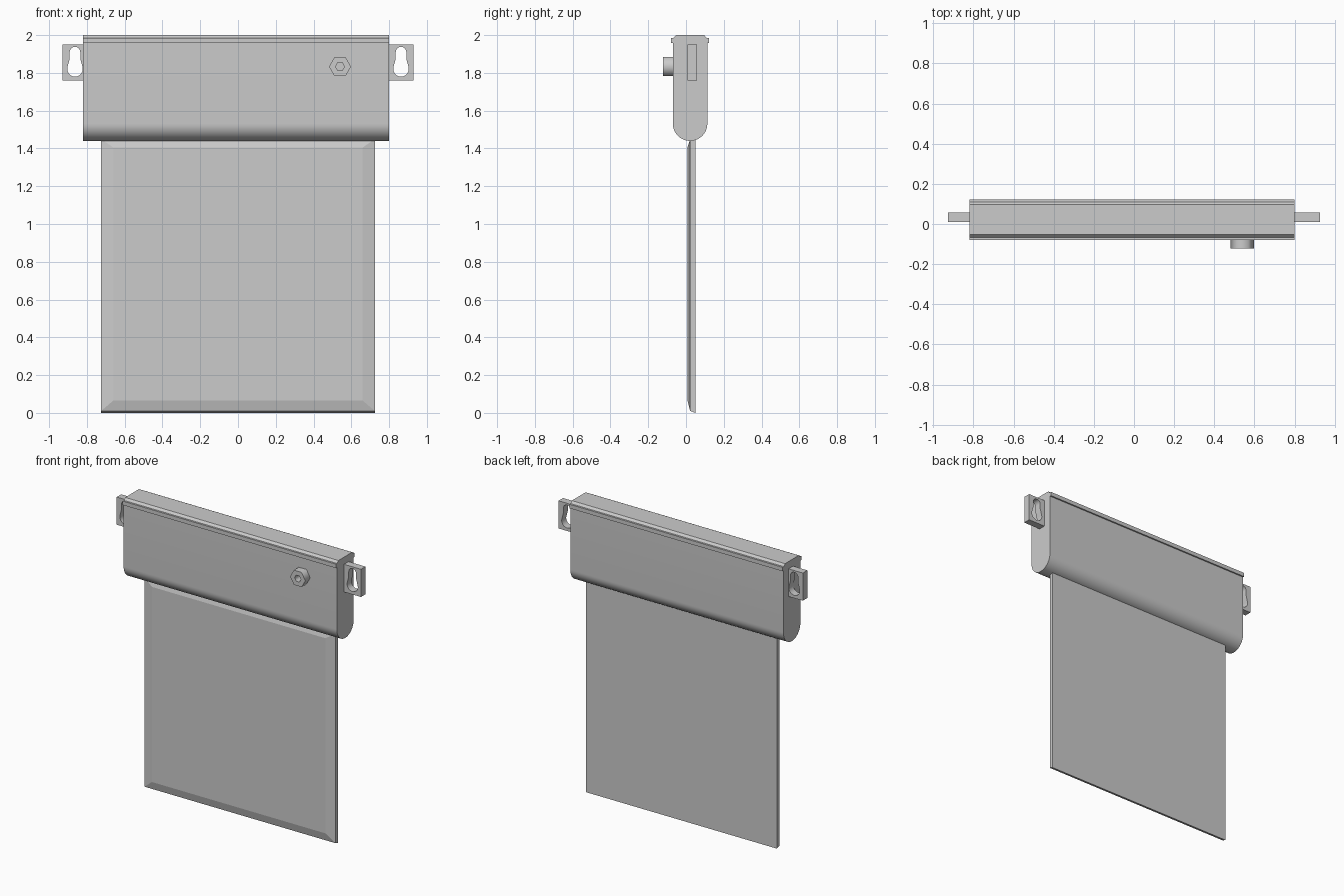
import bpy, bmesh
from math import sin, cos, radians

if "Cube" in bpy.data.objects:
    bpy.data.objects.remove(bpy.data.objects["Cube"])


def arc(cx, cz, r, a0, a1, n):
    return [(cx + r * cos(radians(a0 + (a1 - a0) * i / n)),
             cz + r * sin(radians(a0 + (a1 - a0) * i / n))) for i in range(n + 1)]


def smooth(ob):
    bpy.ops.object.select_all(action='DESELECT')
    ob.select_set(True)
    bpy.context.view_layer.objects.active = ob
    bpy.ops.object.shade_smooth_by_angle()


def mesh_object(name, bm):
    bmesh.ops.recalc_face_normals(bm, faces=bm.faces)
    me = bpy.data.meshes.new(name)
    bm.to_mesh(me)
    bm.free()
    ob = bpy.data.objects.new(name, me)
    bpy.context.collection.objects.link(ob)
    return ob


def plate(name, outlines, y0, y1):
    """Flat plate in the x-z plane; outlines after the first are holes."""
    cu = bpy.data.curves.new(name, 'CURVE')
    cu.dimensions = '2D'
    cu.fill_mode = 'BOTH'
    cu.extrude = (y1 - y0) / 2
    for pts in outlines:
        sp = cu.splines.new('POLY')
        sp.points.add(len(pts) - 1)
        for p, (x, z) in zip(sp.points, pts):
            p.co = (x, z, 0, 1)
        sp.use_cyclic_u = True
    ob = bpy.data.objects.new(name, cu)
    bpy.context.collection.objects.link(ob)
    ob.rotation_euler.x = radians(90)
    ob.location.y = (y0 + y1) / 2
    bpy.ops.object.select_all(action='DESELECT')
    ob.select_set(True)
    bpy.context.view_layer.objects.active = ob
    bpy.ops.object.convert(target='MESH')
    return bpy.context.view_layer.objects.active


# Housing: round-bottomed profile with a lip near the top, extruded along x
mid, half = 0.0215, 0.0915
side = [(half, 1.958), (half + 0.01, 1.958), (half + 0.01, 1.985),
        (half - 0.003, 1.985), (half - 0.017, 2.0)]
profile = arc(mid, 1.44 + half, half, 180, 360, 24)
profile += [(mid + d, z) for d, z in side]
profile += [(mid - d, z) for d, z in reversed(side)]
bm = bmesh.new()
face = bm.faces.new([bm.verts.new((-0.82, y, z)) for y, z in profile])
ext = bmesh.ops.extrude_face_region(bm, geom=[face])
bmesh.ops.translate(bm, vec=(1.62, 0, 0),
                    verts=[v for v in ext['geom'] if isinstance(v, bmesh.types.BMVert)])
smooth(mesh_object("housing", bm))

# Hanging panel: stacked rectangles (half width, y, bottom, top), bevelled front
bm = bmesh.new()
rings = []
for w, y, zb, zt in [(0.725, 0.05, 0, 1.45), (0.725, 0.022, 0.01, 1.45),
                     (0.66, 0.008, 0.065, 1.405)]:
    rings.append([bm.verts.new((x, y, z))
                  for x, z in [(-w, zb), (w, zb), (w, zt), (-w, zt)]])
for a, b in zip(rings, rings[1:]):
    for i in range(4):
        j = (i + 1) % 4
        bm.faces.new((a[i], a[j], b[j], b[i]))
bm.faces.new(rings[0])
bm.faces.new(rings[-1])
mesh_object("panel", bm)

# Mounting brackets with keyhole slots
for name, s, inner, outer in [("left_bracket", -1, 0.82, 0.928),
                              ("right_bracket", 1, 0.80, 0.928)]:
    box = [(s * x, z) for x, z in
           [(inner - 0.01, 1.76), (outer, 1.76), (outer, 1.95), (inner - 0.01, 1.95)]]
    keyhole = (arc(s * 0.863, 1.91, 0.028, 0, 180, 14) + [(s * 0.863 - 0.028, 1.875)]
               + arc(s * 0.863, 1.821, 0.041, 165, 375, 18) + [(s * 0.863 + 0.028, 1.875)])
    smooth(plate(name, [box, keyhole], 0.009, 0.058))

# Hexagonal knob with a hexagonal socket
hexes = [arc(0.54, 1.833, r, 0, 300, 5) for r in (0.058, 0.024)]
plate("knob", hexes, -0.123, -0.068)
